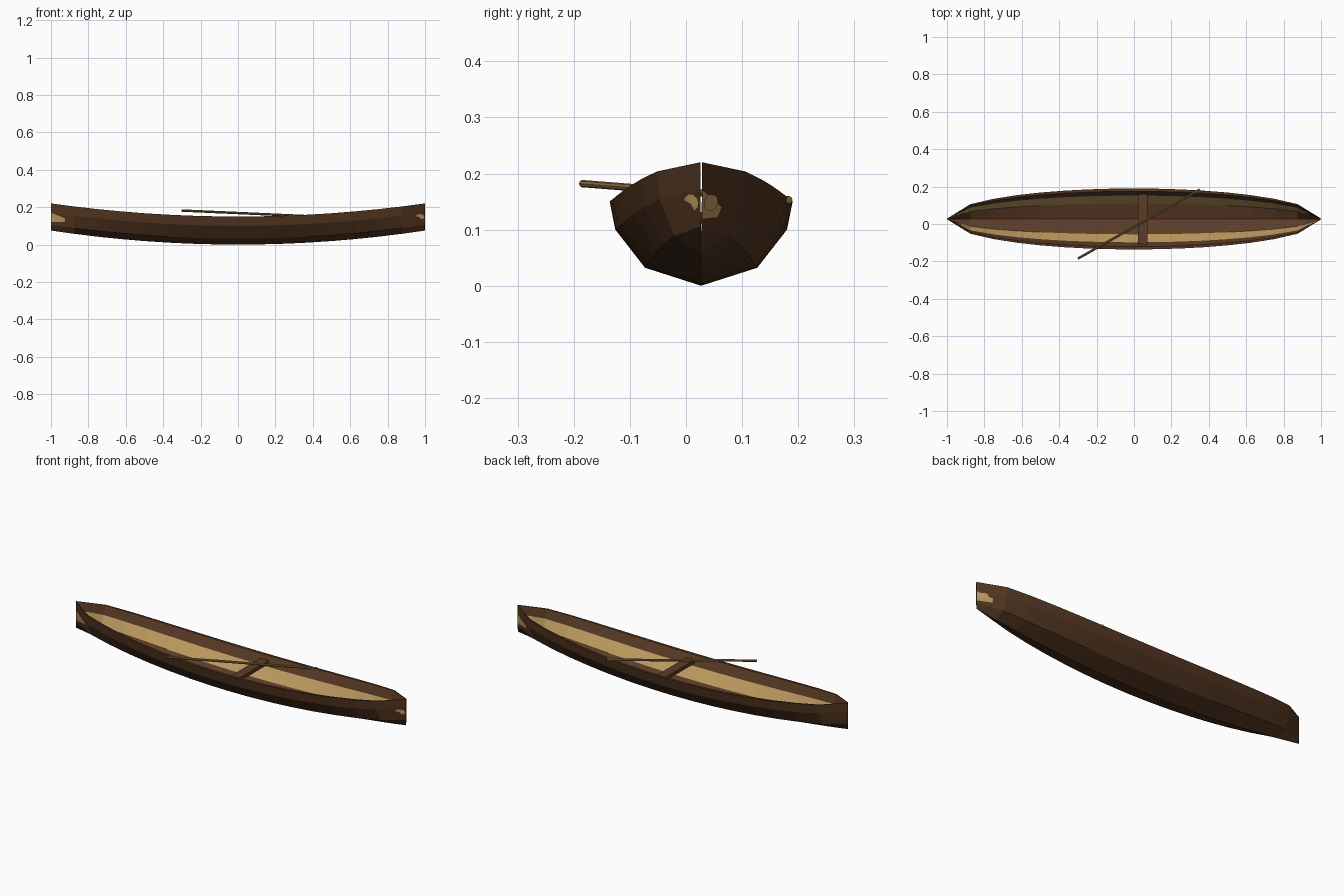
import bpy, bmesh, math
from mathutils import Vector

if "Cube" in bpy.data.objects:
    bpy.data.objects.remove(bpy.data.objects["Cube"])

CY = 0.027  # centre line of the hull


def material(name, rgb):
    m = bpy.data.materials.new(name)
    m.diffuse_color = (*rgb, 1)
    m.use_nodes = True
    m.node_tree.nodes["Principled BSDF"].inputs["Base Color"].default_value = m.diffuse_color
    return m


outer = material("dark brown wood", (0.085, 0.036, 0.015))
inner = material("warm brown wood", (0.108, 0.046, 0.020))
tan = material("pale tan wood", (0.52, 0.33, 0.12))
pole_wood = material("pole wood", (0.26, 0.15, 0.05))


def finish(bm, name, mats):
    mesh = bpy.data.meshes.new(name)
    bm.to_mesh(mesh)
    bm.free()
    for m in mats:
        mesh.materials.append(m)
    ob = bpy.data.objects.new(name, mesh)
    bpy.context.collection.objects.link(ob)
    return ob


# Half cross-sections at midship, keel to gunwale
OUT = [(0, 0), (0.10, 0.032), (0.153, 0.10), (0.163, 0.15)]
INN = [(0, 0.018), (0.082, 0.045), (0.125, 0.10), (0.148, 0.15)]


def fullness(x):
    return max(math.sqrt(max(0, 1 - x * x)), 0.01)


def lift(x, z):
    return z + (0.075 - 0.005 * z / 0.15) * x * x


def mirrored(half):
    return [(-y, z) for y, z in half[:0:-1]] + half


# Hull: closed section lofted along the length
ring = mirrored(OUT) + mirrored(INN)[::-1]
n = len(ring)
bm = bmesh.new()
rows = []
for i in range(17):
    x = -1 + i / 8
    rows.append([bm.verts.new((x, CY + y * fullness(x), lift(x, z))) for y, z in ring])
for a, b in zip(rows, rows[1:]):
    for j in range(n):
        k = (j + 1) % n
        f = bm.faces.new((a[j], a[k], b[k], b[j]))
        # outer strakes and rims dark, inner floor brown, inner bilge strakes tan
        f.material_index = 0 if j <= 6 or j == n - 1 else (2 if j in (8, 11) else 1)
bmesh.ops.recalc_face_normals(bm, faces=bm.faces)
finish(bm, "hull", [outer, inner, tan])

# Thwart across the middle
bm = bmesh.new()
bmesh.ops.create_cube(bm, size=1)
for v in bm.verts:
    v.co = Vector((0.047 + v.co.x * 0.05, CY + v.co.y * 0.268, 0.121 + v.co.z * 0.02))
finish(bm, "thwart", [inner])

# Pole resting across the gunwales
p, q = Vector((-0.30, -0.185, 0.182)), Vector((0.352, 0.184, 0.153))
bm = bmesh.new()
bmesh.ops.create_cone(bm, cap_ends=True, segments=8, radius1=0.0065, radius2=0.0065,
                      depth=(q - p).length)
pole = finish(bm, "pole", [pole_wood])
pole.location = (p + q) / 2
pole.rotation_mode = 'QUATERNION'
pole.rotation_quaternion = (q - p).to_track_quat('Z', 'Y')


# Bow patches: thin painted ovals on both sides of the bow
def bow_half_width(x, z):
    t = (x - 0.875) / 0.125
    f = fullness(0.875) * (1 - t) + fullness(1) * t
    (y1, z1), (y2, z2) = [(y * f, lift(0.875, h) * (1 - t) + lift(1, h) * t) for y, h in OUT[1:3]]
    return y1 + (y2 - y1) * (z - z1) / (z2 - z1)


for side, name in ((-1, "bow_patch_front"), (1, "bow_patch_back")):
    bm = bmesh.new()

    def point(x, z):
        return bm.verts.new((x, CY + side * (bow_half_width(x, z) + 0.002), z))

    centre = point(0.973, 0.148)
    rim = [point(0.973 + 0.024 * math.cos(math.tau * i / 10),
                 0.148 + 0.015 * math.sin(math.tau * i / 10)) for i in range(10)]
    for i in range(10):
        tri = (centre, rim[i], rim[(i + 1) % 10])
        bm.faces.new(tri if side < 0 else tri[::-1])
    finish(bm, name, [tan])
